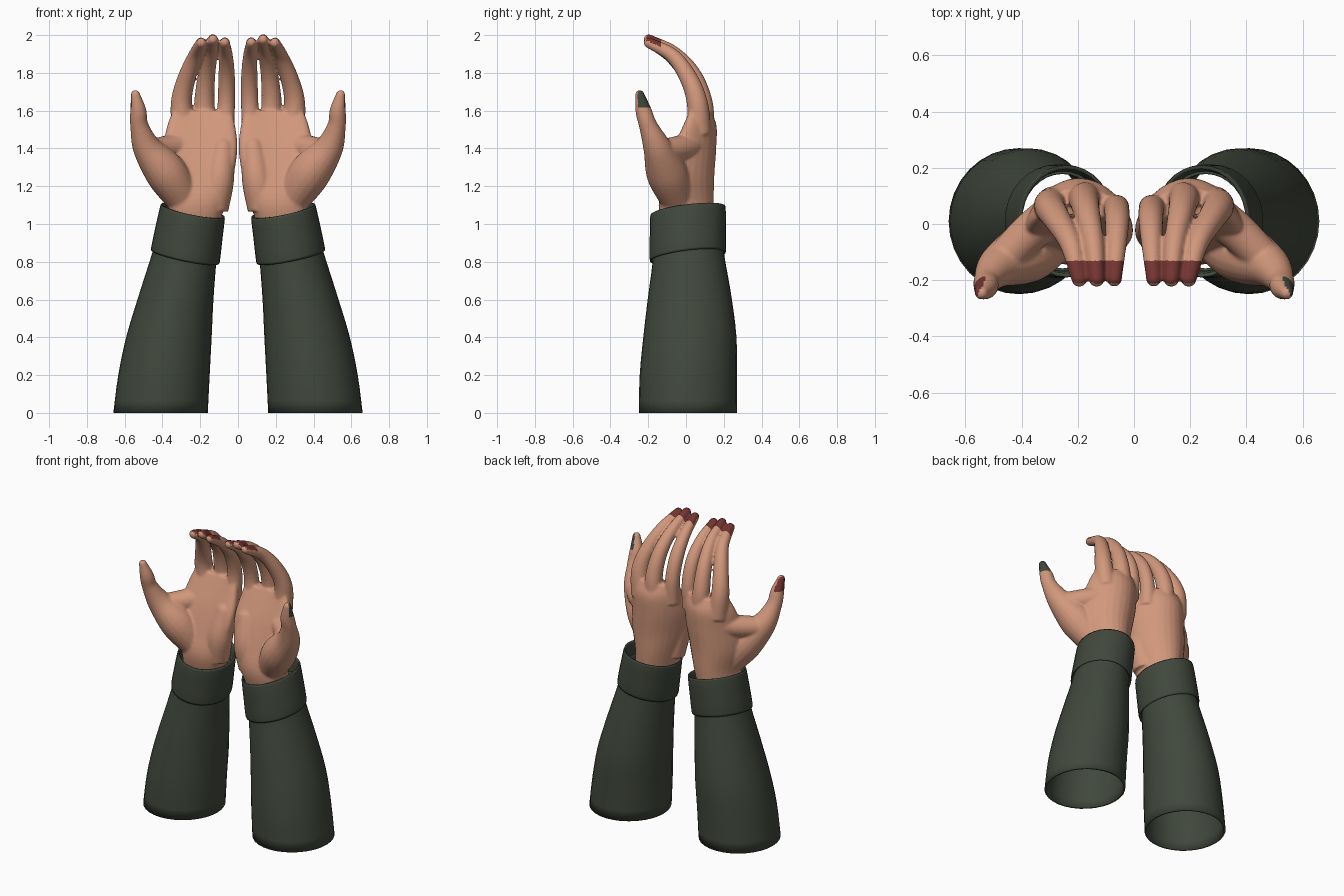
import bpy, bmesh, math
from mathutils import Vector

cube = bpy.data.objects.get("Cube")
if cube:
    bpy.data.objects.remove(cube)


def material(name, rgb):
    m = bpy.data.materials.new(name)
    m.use_nodes = True
    m.diffuse_color = (*rgb, 1)
    node = m.node_tree.nodes["Principled BSDF"]
    node.inputs["Base Color"].default_value = (*rgb, 1)
    node.inputs["Roughness"].default_value = 0.8
    return m


SKIN = material("skin", (0.64, 0.31, 0.2))
GREEN = material("dark green cloth", (0.052, 0.064, 0.045))
RED = material("dark red nail", (0.17, 0.035, 0.03))


def spline(rows, steps):
    """Catmull-Rom interpolation of whole rows of numbers."""
    rows = [Vector(r) for r in rows]
    pts = [rows[0] * 2 - rows[1]] + rows + [rows[-1] * 2 - rows[-2]]
    out = []
    for a, b, c, d in zip(pts, pts[1:], pts[2:], pts[3:]):
        for i in range(steps):
            t = i / steps
            out.append(0.5 * (2 * b + (c - a) * t + (2 * a - 5 * b + 4 * c - d) * t * t
                              + (3 * b - a - 3 * c + d) * t ** 3))
    return out + [rows[-1]]


def bridge(bm, rings, capped):
    loops = [[bm.verts.new(p) for p in ring] for ring in rings]
    n = len(loops[0])
    for low, high in zip(loops, loops[1:]):
        for i in range(n):
            j = (i + 1) % n
            bm.faces.new((low[i], low[j], high[j], high[i]))
    if capped:
        bm.faces.new(loops[0][::-1])
        bm.faces.new(loops[-1])


def circle(n):
    return [(math.cos(math.tau * i / n), math.sin(math.tau * i / n)) for i in range(n)]


def upright(bm, rows, sides, steps, curl=0, capped=False):
    """Stacked ovals: x, y, z, x radius, y radius, tilt."""
    rings = []
    for x, y, z, rx, ry, tilt in spline(rows, steps):
        rings.append([(x + rx * c, y + ry * s - curl * (rx * c) ** 2,
                       z + tilt * (rx * c + 0.6 * ry * s)) for c, s in circle(sides)])
    bridge(bm, rings, capped)


def digit(bm, rows):
    """Round-ended limb along a path: x, y, z, radius."""
    path = [(Vector(p[:3]), p[3]) for p in spline(rows, 6)]
    tip, r = path[-1]
    way = (tip - path[-2][0]).normalized()
    path += [(tip + way * r * k, r * math.sqrt(1 - k * k)) for k in (0.4, 0.7, 0.9, 0.98)]
    rings = []
    for i, (p, r) in enumerate(path):
        t = (path[min(i + 1, len(path) - 1)][0] - path[max(i - 1, 0)][0]).normalized()
        u = Vector((1, 0, 0))
        u = (u - t * u.dot(t)).normalized()
        v = t.cross(u)
        rings.append([p + (u * c + v * s) * r for c, s in circle(20)])
    bridge(bm, rings, True)


def finish(name, bm, mats):
    bmesh.ops.recalc_face_normals(bm, faces=bm.faces)
    mesh = bpy.data.meshes.new(name)
    bm.to_mesh(mesh)
    bm.free()
    for m in mats:
        mesh.materials.append(m)
    mesh.shade_smooth()
    ob = bpy.data.objects.new(name, mesh)
    bpy.context.collection.objects.link(ob)
    return ob


def bake(ob):
    """Replace the mesh by its result after modifiers."""
    dg = bpy.context.evaluated_depsgraph_get()
    mesh = bpy.data.meshes.new_from_object(ob.evaluated_get(dg))
    ob.modifiers.clear()
    ob.data = mesh


def mirrored(ob, name):
    bm = bmesh.new()
    bm.from_mesh(ob.data)
    for v in bm.verts:
        v.co.x = -v.co.x
    bmesh.ops.reverse_faces(bm, faces=bm.faces)
    mesh = ob.data.copy()
    bm.to_mesh(mesh)
    bm.free()
    twin = bpy.data.objects.new(name, mesh)
    bpy.context.collection.objects.link(twin)
    return twin


# Hand: cupped palm
bm = bmesh.new()
upright(bm, [(0.24, 0.01, 0.93, 0.125, 0.12, 0), (0.22, 0, 1.1, 0.15, 0.145, 0),
             (0.215, 0.02, 1.25, 0.19, 0.13, 0), (0.2, 0.05, 1.4, 0.197, 0.11, 0),
             (0.195, 0.077, 1.52, 0.18, 0.085, 0), (0.19, 0.08, 1.6, 0.155, 0.05, 0)],
        32, 5, curl=2, capped=True)
# Heel pad of the palm and web beside the thumb
digit(bm, [(0.13, -0.04, 1.08, 0.08), (0.1, -0.05, 1.24, 0.08), (0.08, -0.02, 1.4, 0.06)])
digit(bm, [(0.28, 0.04, 1.42, 0.075), (0.37, -0.03, 1.4, 0.07), (0.46, -0.12, 1.385, 0.065)])
# Fingers
digit(bm, [(0.07, 0.05, 1.48, 0.053), (0.062, 0.055, 1.64, 0.046), (0.06, 0.01, 1.78, 0.044),
           (0.063, -0.08, 1.89, 0.036), (0.07, -0.197, 1.962, 0.027)])
digit(bm, [(0.17, 0.09, 1.48, 0.062), (0.178, 0.088, 1.64, 0.054), (0.166, 0.035, 1.79, 0.046),
           (0.145, -0.065, 1.905, 0.037), (0.133, -0.197, 1.977, 0.028)])
digit(bm, [(0.285, 0.07, 1.48, 0.066), (0.3, 0.06, 1.64, 0.056), (0.273, 0.015, 1.77, 0.048),
           (0.226, -0.07, 1.89, 0.039), (0.195, -0.197, 1.96, 0.028)])
# Thumb with its mound
digit(bm, [(0.28, -0.04, 1.12, 0.09), (0.38, -0.1, 1.27, 0.11), (0.48, -0.15, 1.4, 0.077),
           (0.522, -0.2, 1.52, 0.049), (0.528, -0.225, 1.6, 0.043), (0.543, -0.245, 1.685, 0.025)])
left_hand = finish("left_hand", bm, [SKIN, RED, GREEN])
remesh = left_hand.modifiers.new("blend", 'REMESH')
remesh.mode = 'VOXEL'
remesh.voxel_size = 0.0075
soft = left_hand.modifiers.new("soften", 'SMOOTH')
soft.factor = 0.5
soft.iterations = 6
bake(left_hand)
left_hand.data.shade_smooth()

# Nails: upper side of the fingertips, outer side of the thumb tip
thumb_nail = []
for f in left_hand.data.polygons:
    c, n = f.center, f.normal
    f.material_index = 0
    if c.z > 1.88 and -0.21 < c.y < -0.13 and n.z > 0.3:
        f.material_index = 1
    elif c.z > 1.615 and c.x > 0.5 and n.x * 0.85 + n.y * 0.5 > 0.4:
        f.material_index = 2
        thumb_nail.append(f.index)
right_hand = mirrored(left_hand, "right_hand")
for i in thumb_nail:
    right_hand.data.polygons[i].material_index = 1

# Sleeve, open at the bottom
bm = bmesh.new()
upright(bm, [(0.41, 0.01, 0, 0.25, 0.26, 0), (0.392, 0.012, 0.2, 0.242, 0.257, 0),
             (0.365, 0.02, 0.4, 0.225, 0.247, 0.04), (0.325, 0.018, 0.62, 0.195, 0.22, 0.1),
             (0.282, 0.012, 0.83, 0.167, 0.188, 0.2), (0.255, 0.01, 0.98, 0.157, 0.18, 0.2)], 32, 3)
left_sleeve = finish("left_sleeve", bm, [GREEN])
wall = left_sleeve.modifiers.new("thickness", 'SOLIDIFY')
wall.thickness = 0.012
wall.offset = -1
bake(left_sleeve)

# Cuff with a folded rim
bm = bmesh.new()
upright(bm, [(0.28, 0.01, 0.84, 0.165, 0.185, 0.2), (0.28, 0.01, 0.828, 0.176, 0.197, 0.2),
             (0.278, 0.01, 0.838, 0.182, 0.202, 0.2), (0.26, 0.01, 0.95, 0.177, 0.202, 0.2),
             (0.241, 0.01, 1.06, 0.171, 0.2, 0.2), (0.24, 0.01, 1.068, 0.166, 0.195, 0.2),
             (0.24, 0.01, 1.06, 0.158, 0.186, 0.2), (0.255, 0.01, 0.96, 0.152, 0.176, 0.2)], 32, 2)
left_cuff = finish("left_cuff", bm, [GREEN])

mirrored(left_sleeve, "right_sleeve")
mirrored(left_cuff, "right_cuff")
